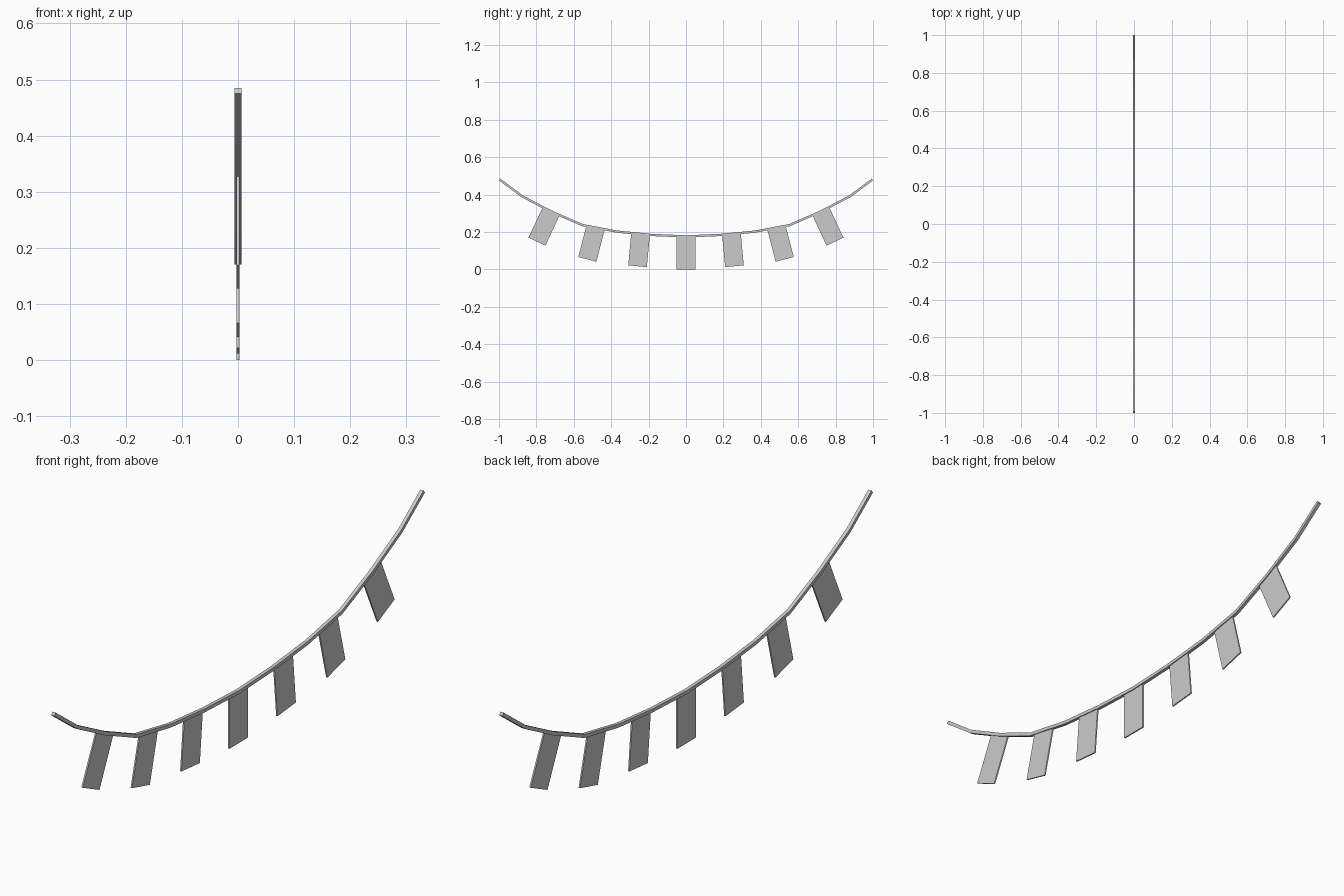
import bpy, bmesh
from math import radians
from mathutils import Vector

if "Cube" in bpy.data.objects:
    bpy.data.objects.remove(bpy.data.objects["Cube"])

# Rope: half path in (y, z), mirrored, swept with a square section
half = [(0, 0.176), (0.185, 0.184), (0.37, 0.202), (0.555, 0.237),
        (0.72, 0.309), (0.875, 0.390), (0.9965, 0.480)]
path = [Vector((-y, z)) for y, z in reversed(half[1:])] + [Vector(p) for p in half]
R = 0.006

bm = bmesh.new()
rings = []
for i, p in enumerate(path):
    t = (path[min(i + 1, len(path) - 1)] - path[max(i - 1, 0)]).normalized()
    n = Vector((-t.y, t.x)) * R
    rings.append([bm.verts.new((x, p.x + s * n.x, p.y + s * n.y))
                  for x, s in ((-R, -1), (R, -1), (R, 1), (-R, 1))])
for a, b in zip(rings, rings[1:]):
    for k in range(4):
        bm.faces.new((a[k], a[(k + 1) % 4], b[(k + 1) % 4], b[k]))
bm.faces.new(rings[0])
bm.faces.new(rings[-1])
bmesh.ops.recalc_face_normals(bm, faces=bm.faces)
mesh = bpy.data.meshes.new("rope")
bm.to_mesh(mesh)
bm.free()
bpy.context.collection.objects.link(bpy.data.objects.new("rope", mesh))


# Flags: thin rectangles hanging square to the rope
def flag(name, y, z, angle, length):
    bm = bmesh.new()
    bmesh.ops.create_cube(bm, size=1)
    for v in bm.verts:
        v.co = (v.co.x * 0.005, v.co.y * 0.1, (v.co.z - 0.5) * length)
    me = bpy.data.meshes.new(name)
    bm.to_mesh(me)
    bm.free()
    ob = bpy.data.objects.new(name, me)
    ob.location = (0, y, z)
    ob.rotation_euler.x = radians(angle)
    bpy.context.collection.objects.link(ob)


flag("flag_middle", 0, 0.178, 0, 0.178)
for i, (y, z, a) in enumerate([(0.243, 0.190, 5.3), (0.484, 0.222, 14.5),
                               (0.723, 0.306, 25)]):
    for side, s in (("left", -1), ("right", 1)):
        flag(f"flag_{side}_{i + 1}", s * y, z, s * a, 0.174)
